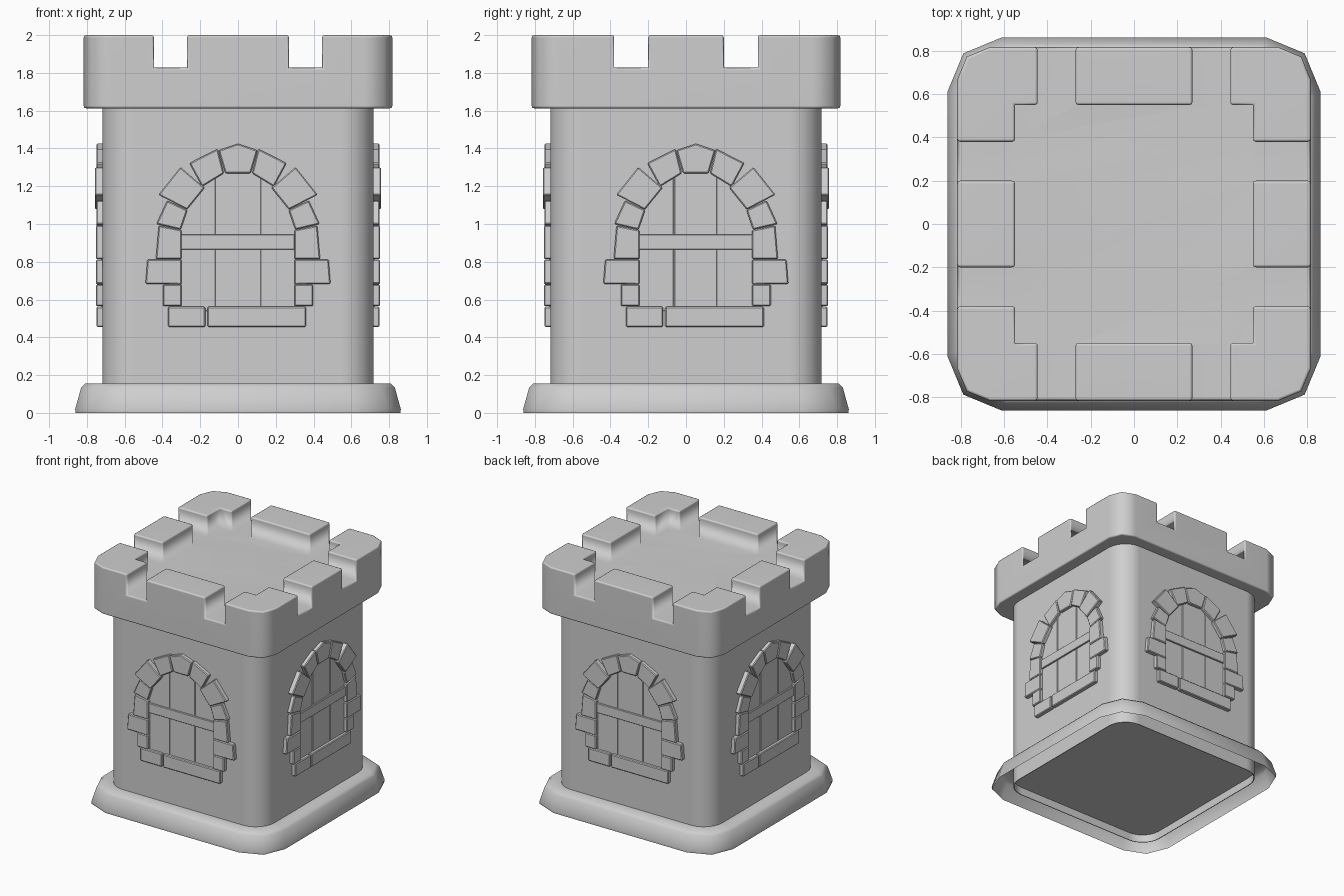
import bpy
import bmesh
from math import cos, sin, pi, radians
from mathutils import Matrix, Vector

old_cube = bpy.data.objects.get("Cube")
if old_cube:
    bpy.data.objects.remove(old_cube, do_unlink=True)

# One plain stone colour for everything
stone = bpy.data.materials.new("grey_stone")
stone.use_nodes = True
stone.diffuse_color = (0.62, 0.62, 0.62, 1)
stone.node_tree.nodes["Principled BSDF"].inputs["Base Color"].default_value = stone.diffuse_color


def add_object(name, bm):
    bmesh.ops.recalc_face_normals(bm, faces=bm.faces)
    mesh = bpy.data.meshes.new(name)
    bm.to_mesh(mesh)
    bm.free()
    mesh.materials.append(stone)
    obj = bpy.data.objects.new(name, mesh)
    bpy.context.collection.objects.link(obj)
    return obj


def select_only(obj):
    bpy.ops.object.select_all(action="DESELECT")
    obj.select_set(True)
    bpy.context.view_layer.objects.active = obj


def bevel_convex(obj, width, segments):
    """Round the outward edges only; inner corners stay crisp."""
    bm = bmesh.new()
    bm.from_mesh(obj.data)
    edges = [e for e in bm.edges if e.calc_face_angle_signed(0) > radians(50)]
    bmesh.ops.bevel(bm, geom=edges, offset=width, segments=segments, profile=0.5,
                    affect="EDGES", clamp_overlap=True)
    bm.to_mesh(obj.data)
    bm.free()


def smooth(obj, angle, weighted=True):
    select_only(obj)
    bpy.ops.object.shade_smooth_by_angle(angle=radians(angle))
    if weighted:
        obj.modifiers.new("flat_shading", "WEIGHTED_NORMAL").keep_sharp = True


def rounded_square(half, radius, segments):
    points = []
    for corner in range(4):
        turn = corner * pi / 2
        centre = Matrix.Rotation(turn, 2) @ Vector((half - radius, half - radius))
        for i in range(segments + 1):
            a = turn + i / segments * pi / 2
            points.append(centre + radius * Vector((cos(a), sin(a))))
    return points


def loft(name, rings, segments, closed=True):
    """Stack rounded squares given as (half width, corner radius, height)."""
    bm = bmesh.new()
    loops = [[bm.verts.new((p.x, p.y, z)) for p in rounded_square(half, radius, segments)]
             for half, radius, z in rings]
    for low, high in zip(loops, loops[1:]):
        for i in range(len(low)):
            j = (i + 1) % len(low)
            bm.faces.new((low[i], low[j], high[j], high[i]))
    if closed:
        bm.faces.new(loops[0])
        bm.faces.new(loops[-1])
    return add_object(name, bm)


def cut_box(target, low, high):
    """Cut an axis-aligned box out of the target."""
    low, high = Vector(low), Vector(high)
    bm = bmesh.new()
    bmesh.ops.create_cube(bm, size=1)
    for v in bm.verts:
        v.co = (low + high) / 2 + v.co * (high - low)
    cutter = add_object("cutter", bm)
    cutter.hide_render = True
    mod = target.modifiers.new("cut", "BOOLEAN")
    mod.operation = "DIFFERENCE"
    mod.solver = "EXACT"
    mod.object = cutter
    select_only(target)
    bpy.ops.object.modifier_apply(modifier=mod.name)
    bpy.data.objects.remove(cutter, do_unlink=True)


def merge_flat_faces(obj):
    bm = bmesh.new()
    bm.from_mesh(obj.data)
    bmesh.ops.remove_doubles(bm, verts=bm.verts, dist=0.0005)
    bmesh.ops.dissolve_limit(bm, angle_limit=radians(1), verts=bm.verts, edges=bm.edges)
    bm.to_mesh(obj.data)
    bm.free()


def slabs(name, outlines, front, bevel):
    """Extrude flat outlines (across, up) out of the front wall."""
    bm = bmesh.new()
    for outline in outlines:
        back = [bm.verts.new((u, -WALL + 0.01, z)) for u, z in outline]
        face = [bm.verts.new((u, -front, z)) for u, z in outline]
        bm.faces.new(back)
        bm.faces.new(face)
        for i in range(len(back)):
            j = (i + 1) % len(back)
            bm.faces.new((back[i], back[j], face[j], face[i]))
    obj = add_object(name, bm)
    bevel_convex(obj, bevel, 1)
    smooth(obj, 30)
    return obj


def rect(left, right, low, high):
    return [(left, low), (right, low), (right, high), (left, high)]


def mirrored(outlines):
    return outlines + [[(-u, z) for u, z in outline] for outline in outlines]


WALL = 0.718

# Flared foot: an open skirt around the shaft
foot = loft("base_plinth", [
    (0.86, 0.25, 0), (0.862, 0.25, 0.02),
    (0.83, 0.235, 0.135), (0.81, 0.225, 0.155), (0.71, 0.165, 0.155)], 2, closed=False)
smooth(foot, 50, weighted=False)

# Tower shaft with its floor set up inside the wall
shaft = loft("tower_body", [
    (0.712, 0.164, 0.07), (0.712, 0.164, 0.005), (WALL, 0.17, 0.005), (WALL, 0.17, 1.65)], 6)
smooth(shaft, 50)

# Battlement: crenel gaps first, then the deck level with them
DECK = 1.828
crown = loft("battlement", [(0.817, 0.15, 1.612), (0.817, 0.15, 2)], 2)
for side in (-1, 1):
    a, b = sorted((side * 0.27, side * 0.445))
    cut_box(crown, (a, -1, DECK), (b, 1, 3))
    a, b = sorted((side * 0.2, side * 0.38))
    cut_box(crown, (-1, a, DECK), (1, b, 3))
cut_box(crown, (-0.55, -0.55, DECK), (0.55, 0.55, 3))
merge_flat_faces(crown)
bevel_convex(crown, 0.013, 2)
smooth(crown, 100)

# Door planks, cut to follow the arch
side_plank = [(-0.32, 0.54), (-0.119, 0.54), (-0.119, 1.27), (-0.2, 1.22), (-0.29, 1.08), (-0.32, 0.96)]
middle_plank = rect(-0.112, 0.112, 0.54, 1.29)
planks = slabs("door_planks", mirrored([side_plank]) + [middle_plank], WALL + 0.007, 0.002)
bar = slabs("door_bar", [rect(-0.305, 0.3, 0.865, 0.945)], WALL + 0.02, 0.003)

# Sill and jamb stones
sill = slabs("sill_stones", [rect(-0.37, -0.173, 0.455, 0.562), rect(-0.162, 0.36, 0.455, 0.562)], 0.75, 0.006)
jambs = slabs("jamb_stones", mirrored([
    rect(-0.397, -0.298, 0.565, 0.68),
    [(-0.49, 0.683), (-0.298, 0.68), (-0.298, 0.812), (-0.48, 0.812)],
    [(-0.435, 0.814), (-0.298, 0.814), (-0.298, 0.968), (-0.42, 0.992)]]), 0.752, 0.006)

# Arch stones with the keystone
arch = slabs("arch_stones", mirrored([
    [(-0.432, 1.0), (-0.303, 0.97), (-0.268, 1.074), (-0.375, 1.124)],
    [(-0.257, 1.322), (-0.19, 1.198), (-0.075, 1.268), (-0.107, 1.398)]])
    + [[(-0.103, 1.39), (-0.067, 1.268), (0.067, 1.268), (0.103, 1.39), (0, 1.425)]], 0.75, 0.006)
shoulders = slabs("shoulder_stones", mirrored([
    [(-0.422, 1.155), (-0.27, 1.076), (-0.176, 1.192), (-0.305, 1.302)]]), 0.758, 0.006)

# Repeat the doorway on all four walls
for part in (planks, bar, sill, jambs, arch, shoulders):
    part_name = part.name
    for k, wall in enumerate(("front", "left", "back", "right")):
        obj = part
        if k:
            obj = part.copy()
            bpy.context.collection.objects.link(obj)
        obj.name = f"{wall}_{part_name}"
        shift = 0.052 if k % 2 else 0
        obj.matrix_world = Matrix.Rotation(k * pi / 2, 4, "Z") @ Matrix.Translation((shift, 0, 0))
